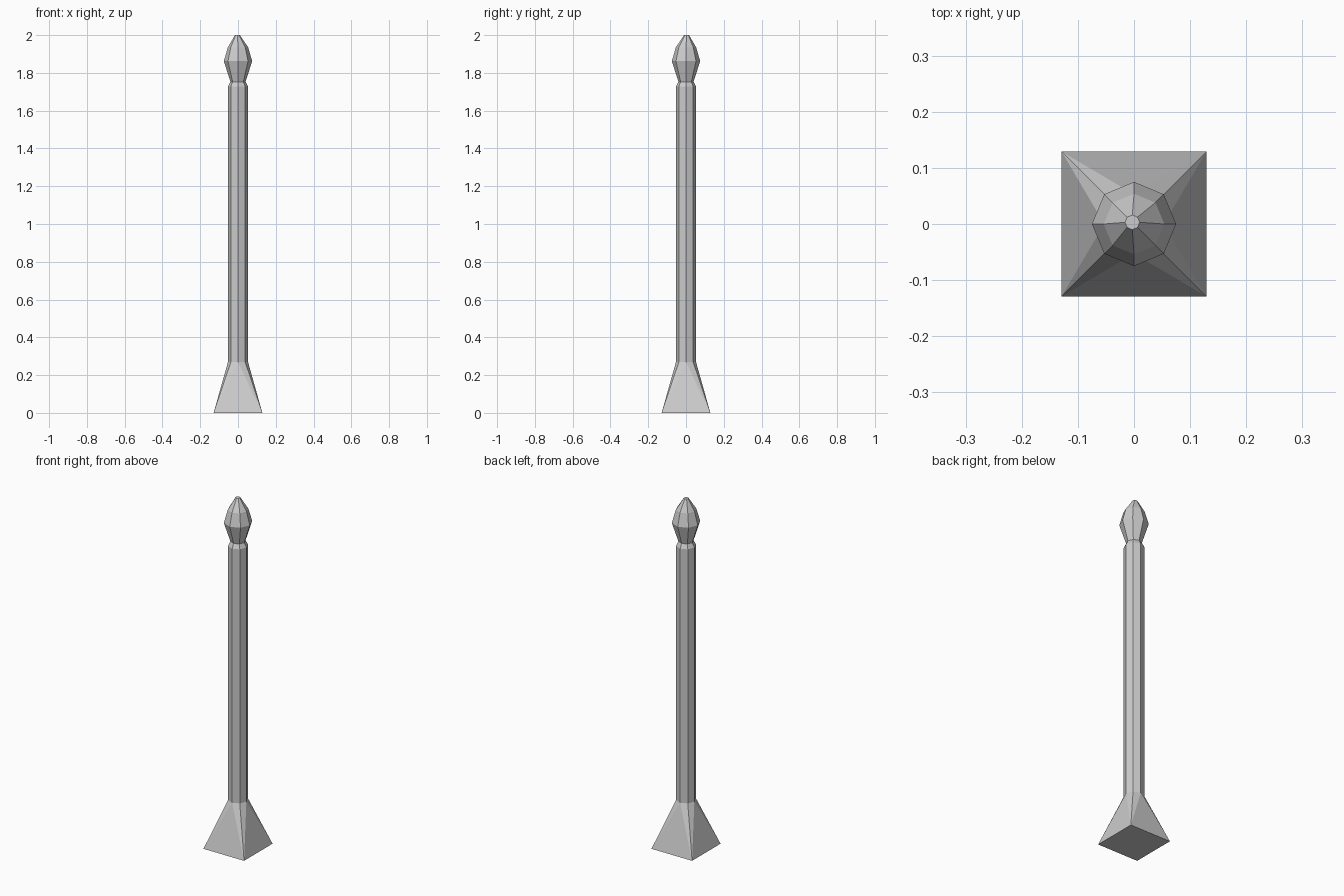
import bpy, bmesh
from math import cos, sin, pi

if "Cube" in bpy.data.objects:
    bpy.data.objects.remove(bpy.data.objects["Cube"])


def ring(bm, r, z, n=8, phase=0.0, offset=(0, 0)):
    return [bm.verts.new((offset[0] + r * cos(phase + 2 * pi * i / n),
                          offset[1] + r * sin(phase + 2 * pi * i / n), z))
            for i in range(n)]


def finish(bm, name):
    bmesh.ops.recalc_face_normals(bm, faces=bm.faces[:])
    mesh = bpy.data.meshes.new(name)
    bm.to_mesh(mesh)
    bm.free()
    obj = bpy.data.objects.new(name, mesh)
    bpy.context.collection.objects.link(obj)
    return obj


def turned(name, profile, offsets=None):
    """Eight-sided stack of (radius, height) rings, capped at both ends."""
    bm = bmesh.new()
    rings = [ring(bm, r, z, offset=(offsets or {}).get(i, (0, 0)))
             for i, (r, z) in enumerate(profile)]
    for a, b in zip(rings, rings[1:]):
        for i in range(8):
            j = (i + 1) % 8
            bm.faces.new((a[i], a[j], b[j], b[i]))
    bm.faces.new(rings[0][::-1])
    bm.faces.new(rings[-1])
    return finish(bm, name)


# Flared foot: square footprint blending into the octagonal shaft
bm = bmesh.new()
ring(bm, 0.129 * 2 ** 0.5, 0, n=4, phase=pi / 4)
ring(bm, 0.053, 0.27)
bmesh.ops.convex_hull(bm, input=bm.verts[:])
bmesh.ops.dissolve_limit(bm, angle_limit=0.01, verts=bm.verts[:], edges=bm.edges[:])
finish(bm, "flared_foot")

# Octagonal shaft with a chamfered neck
turned("shaft", [(0.053, 0.27), (0.053, 1.728), (0.040, 1.753)])

# Faceted bud finial with a slightly off-centre tip
turned("finial", [(0.040, 1.753), (0.075, 1.862), (0.054, 1.935), (0.013, 2.0)],
       {3: (-0.003, 0.003)})
